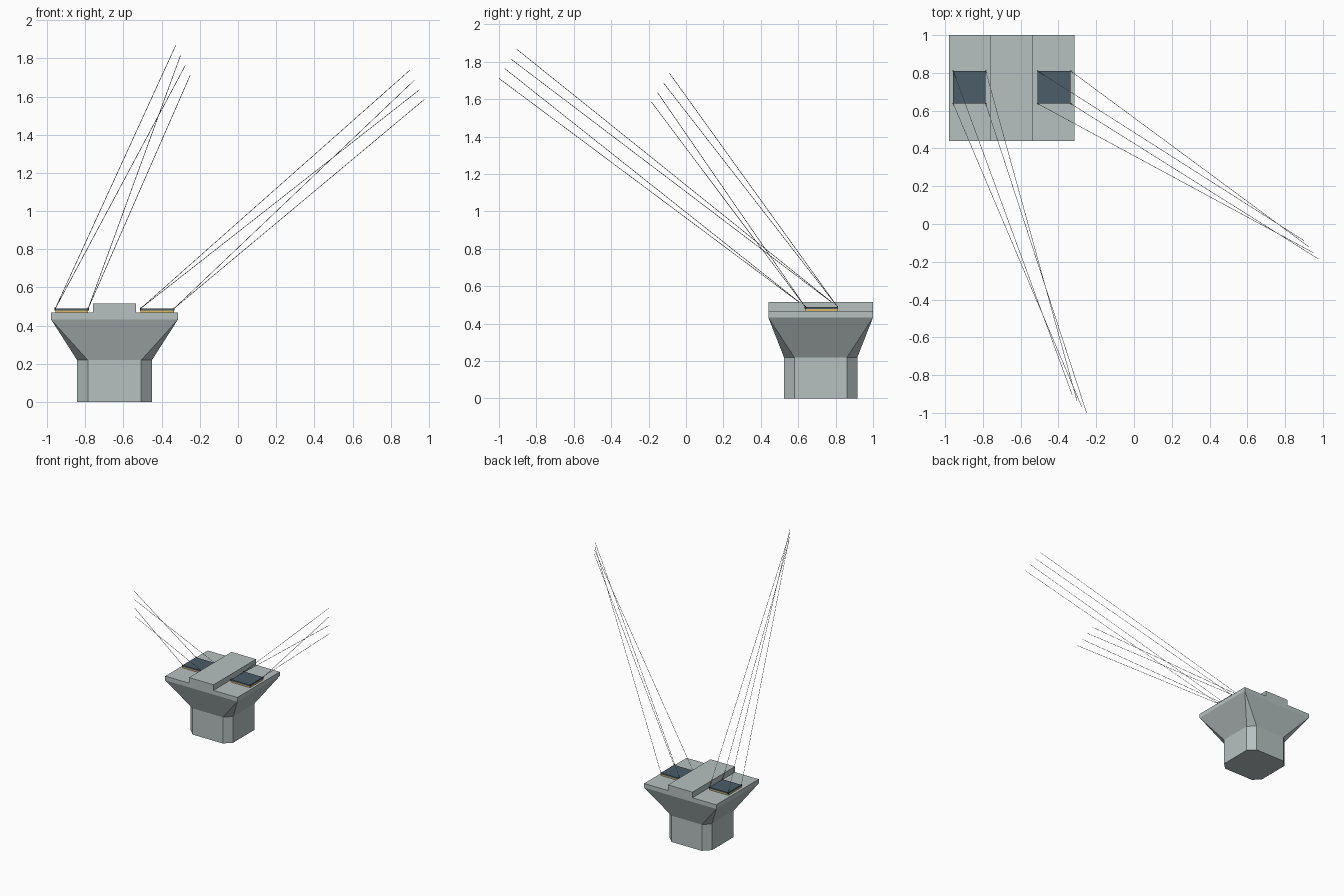
import bpy, bmesh
from mathutils import Vector

if "Cube" in bpy.data.objects:
    bpy.data.objects.remove(bpy.data.objects["Cube"])


def material(name, rgb):
    m = bpy.data.materials.new(name)
    m.diffuse_color = (*rgb, 1)
    m.use_nodes = True
    m.node_tree.nodes["Principled BSDF"].inputs["Base Color"].default_value = m.diffuse_color
    return m


concrete = material("pale concrete", (0.47, 0.53, 0.53))
slate = material("slate blue", (0.07, 0.11, 0.14))
yellow = material("warm yellow", (0.70, 0.48, 0.14))
steel = material("steel grey", (0.45, 0.45, 0.45))
bronze = material("dark bronze", (0.10, 0.06, 0.03))


def finish(bm, name, mat):
    bmesh.ops.remove_doubles(bm, verts=bm.verts, dist=1e-5)
    bmesh.ops.recalc_face_normals(bm, faces=bm.faces)
    me = bpy.data.meshes.new(name)
    bm.to_mesh(me)
    bm.free()
    me.materials.append(mat)
    ob = bpy.data.objects.new(name, me)
    bpy.context.collection.objects.link(ob)
    return ob


def box(name, x0, x1, y0, y1, z0, z1, mat):
    bm = bmesh.new()
    bmesh.ops.create_cube(bm, size=1)
    for v in bm.verts:
        v.co = ((x0 + x1) / 2 + v.co.x * (x1 - x0),
                (y0 + y1) / 2 + v.co.y * (y1 - y0),
                (z0 + z1) / 2 + v.co.z * (z1 - z0))
    return finish(bm, name, mat)


def tube(name, a, b, radius, mat, sides=6):
    a, b = Vector(a), Vector(b)
    d = b - a
    bm = bmesh.new()
    bmesh.ops.create_cone(bm, cap_ends=True, segments=sides,
                          radius1=radius, radius2=radius, depth=d.length)
    turn = d.to_track_quat('Z', 'Y')
    for v in bm.verts:
        v.co = turn @ v.co + (a + b) / 2
    return finish(bm, name, mat)


CX, CY = -0.647, 0.72
CAP_Z, DECK_Z, RIDGE_Z = 0.433, 0.468, 0.515

# Column with chamfered corners, flaring out to the rectangular cap
def ring(bm, hx, hy, chamfer, z):
    pts = []
    for sx, sy in ((1, 1), (-1, 1), (-1, -1), (1, -1)):
        pair = [(sx * hx, sy * (hy - chamfer)), (sx * (hx - chamfer), sy * hy)]
        pts += pair if sx * sy > 0 else pair[::-1]
    return [bm.verts.new((CX + x, CY + y, z)) for x, y in pts]


bm = bmesh.new()
rings = [ring(bm, 0.196, 0.196, 0.056, 0),
         ring(bm, 0.196, 0.196, 0.056, 0.219),
         ring(bm, 0.333, 0.28, 0, CAP_Z)]
bm.faces.new(rings[0])
for lo, hi in zip(rings, rings[1:]):
    for i in range(8):
        j = (i + 1) % 8
        bm.faces.new((lo[i], lo[j], hi[j], hi[i]))
finish(bm, "pier_column", concrete)

# Cap slab with raised central ridge: stepped profile extruded front to back
half = [(0.333, CAP_Z), (0.333, DECK_Z), (0.113, DECK_Z), (0.113, RIDGE_Z)]
profile = half + [(-x, z) for x, z in reversed(half)]
bm = bmesh.new()
face = bm.faces.new([bm.verts.new((CX + x, CY - 0.28, z)) for x, z in profile])
ext = bmesh.ops.extrude_face_region(bm, geom=[face], use_keep_orig=True)
for v in ext["geom"]:
    if isinstance(v, bmesh.types.BMVert):
        v.co.y += 0.56
finish(bm, "pier_cap", concrete)

# Bearing pads, corner pins and the four long lines rising from each pad
Y0, Y1, TOP = 0.637, 0.81, 0.49
pads = {
    "left": (-0.957, -0.785, (-0.327, -0.905, 1.867), (-0.251, -1.0, 1.711)),
    "right": (-0.51, -0.335, (0.90, -0.088, 1.738), (0.976, -0.185, 1.585)),
}
for side, (x0, x1, first, last) in pads.items():
    box(side + "_pad_base", x0, x1, Y0, Y1, DECK_Z, 0.478, yellow)
    box(side + "_pad_plate", x0, x1, Y0, Y1, 0.478, TOP, slate)
    for i, (x, y) in enumerate(((x0, Y1), (x1, Y1), (x0, Y0), (x1, Y0))):
        tube(f"{side}_pin_{i + 1}", (x, y, 0.48), (x, y, 0.495), 0.004, bronze)
        end = Vector(first).lerp(Vector(last), i / 3)
        tube(f"{side}_line_{i + 1}", (x, y, TOP), end, 0.0015, steel)
